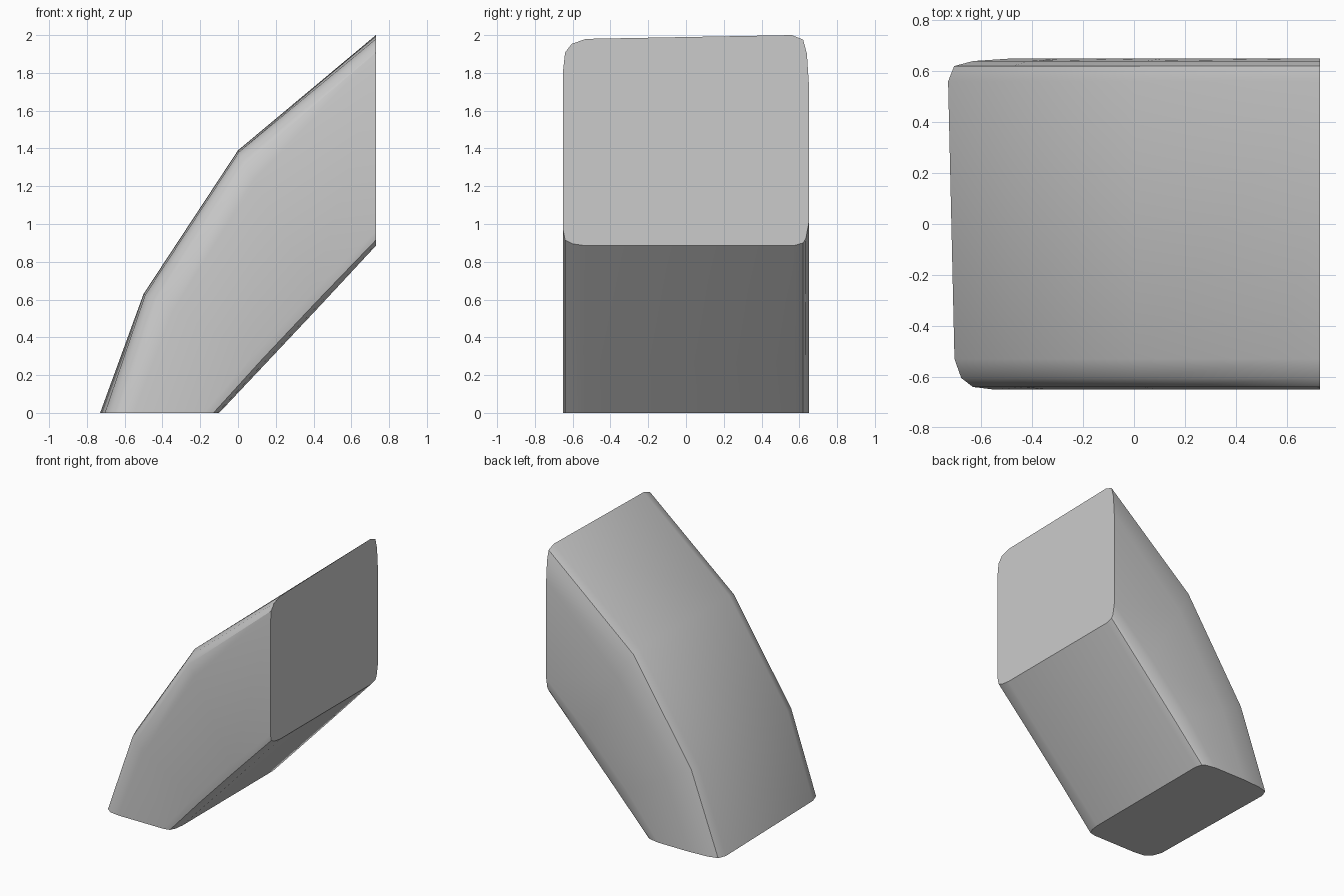
import bpy, bmesh
from mathutils import Vector

if "Cube" in bpy.data.objects:
    bpy.data.objects.remove(bpy.data.objects["Cube"])

# Stations along the bend: outer (x, z), inner (x, z), drop of the front side
stations = [
    ((-0.73, 0.00), (-0.10, 0.00), 0.025),
    ((-0.50, 0.63), (0.15, 0.265), 0.010),
    ((0.00, 1.39), (0.44, 0.573), 0.010),
    ((0.73, 2.00), (0.73, 0.885), 0.020),
]

# Rounded section: y, distance in from the outer edge
outer_curve = [(-0.65, 0.18), (-0.64, 0.07), (-0.605, 0.025), (-0.53, 0.0),
               (0.56, 0.0), (0.62, 0.025), (0.64, 0.10), (0.65, 0.25)]
# y, distance in from the inner edge
inner_curve = [(0.65, 0.12), (0.635, 0.04), (0.62, 0.015), (0.57, 0.0),
               (-0.53, 0.0), (-0.60, 0.01), (-0.64, 0.03), (-0.65, 0.08)]


def make_ring(bm, outer, inner, drop):
    a = Vector((outer[0], 0, outer[1]))
    b = Vector((inner[0], 0, inner[1]))
    direction = (b - a).normalized()
    ring = []
    for y, d in outer_curve:
        p = a + direction * (d + drop * (0.56 - y) / 1.09 * (d < 0.15))
        ring.append(bm.verts.new((p.x, y, p.z)))
    for y, d in inner_curve:
        p = b - direction * d
        ring.append(bm.verts.new((p.x, y, p.z)))
    return ring


# Bent block lofted through the stations, with flat end caps
bm = bmesh.new()
rings = [make_ring(bm, *s) for s in stations]
for lower, upper in zip(rings, rings[1:]):
    n = len(lower)
    for i in range(n):
        j = (i + 1) % n
        bm.faces.new((lower[i], lower[j], upper[j], upper[i]))
bm.faces.new(rings[0])
bm.faces.new(rings[-1])
bmesh.ops.recalc_face_normals(bm, faces=bm.faces)

mesh = bpy.data.meshes.new("bent_block")
bm.to_mesh(mesh)
bm.free()
block = bpy.data.objects.new("bent_block", mesh)
bpy.context.collection.objects.link(block)

# Soft rounded edges, crisp caps
bpy.context.view_layer.objects.active = block
block.select_set(True)
bpy.ops.object.shade_smooth_by_angle(angle=0.6)
